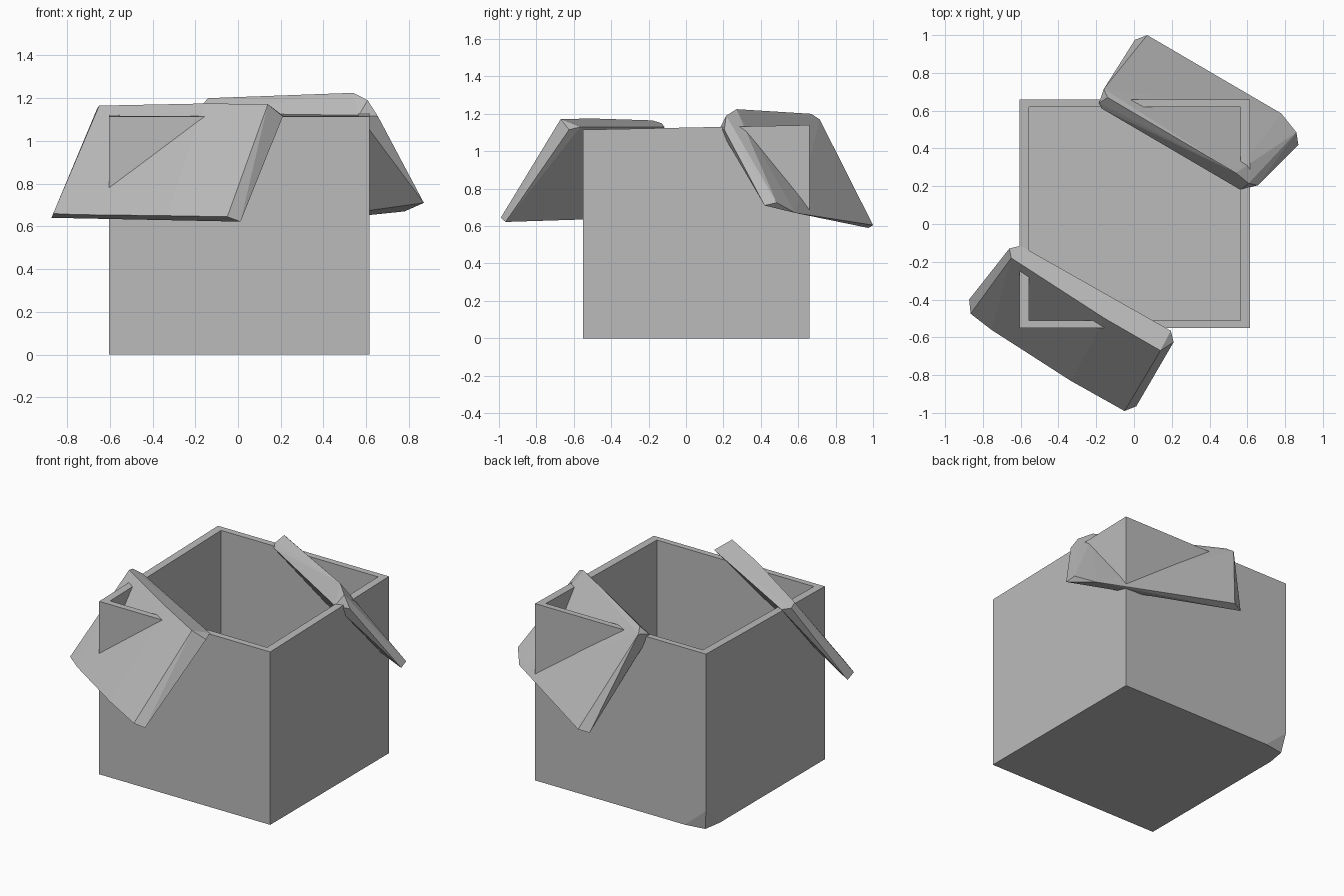
import bpy, bmesh

if "Cube" in bpy.data.objects:
    bpy.data.objects.remove(bpy.data.objects["Cube"])

grey = bpy.data.materials.new("cardboard grey")
grey.diffuse_color = (0.5, 0.5, 0.5, 1)
grey.use_nodes = True
grey.node_tree.nodes["Principled BSDF"].inputs["Base Color"].default_value = grey.diffuse_color


def finish(name, bm):
    bmesh.ops.recalc_face_normals(bm, faces=bm.faces)
    me = bpy.data.meshes.new(name)
    bm.to_mesh(me)
    bm.free()
    me.materials.append(grey)
    ob = bpy.data.objects.new(name, me)
    bpy.context.collection.objects.link(ob)
    return ob


def hull(name, points):
    """Solid slab wrapped around its corner points."""
    bm = bmesh.new()
    for p in points:
        bm.verts.new(p)
    res = bmesh.ops.convex_hull(bm, input=bm.verts)
    loose = [v for v in bm.verts if not v.link_faces]
    bmesh.ops.delete(bm, geom=loose, context='VERTS')
    bmesh.ops.dissolve_limit(bm, angle_limit=0.03, verts=bm.verts, edges=bm.edges)
    return finish(name, bm)


# open box: outer shell, sloping rim, inner walls and floor
X0, X1, Y0, Y1 = -0.605, 0.615, -0.55, 0.66
TX, TY = 0.05, 0.04
FLOOR = 0.05


def rim(y):
    return 1.115 + 0.025 * (y - Y0) / (Y1 - Y0)


def ring(bm, x0, x1, y0, y1, z):
    return [bm.verts.new((x, y, z(y) if callable(z) else z))
            for x, y in ((x0, y0), (x1, y0), (x1, y1), (x0, y1))]


bm = bmesh.new()
base = ring(bm, X0, X1, Y0, Y1, 0.0)
top = ring(bm, X0, X1, Y0, Y1, rim)
inside = (X0 + TX, X1 - TX, Y0 + TY, Y1 - TY)
lip = ring(bm, *inside, rim)
floor = ring(bm, *inside, FLOOR)

# dented lower back left corner
base[3].co = (X0 + 0.02, Y1 - 0.02, 0)
dent_back = bm.verts.new((X0 + 0.15, Y1, 0))
dent_left = bm.verts.new((X0, Y1 - 0.14, 0))
dent_top = bm.verts.new((X0, Y1, 0.13))
for face in (
    (base[0], base[1], top[1], top[0]),
    (base[1], base[2], top[2], top[1]),
    (base[2], dent_back, dent_top, top[3], top[2]),
    (dent_left, base[0], top[0], top[3], dent_top),
    (dent_back, base[3], dent_top),
    (base[3], dent_left, dent_top),
    (base[0], dent_left, base[3], dent_back, base[2], base[1]),
    floor,
):
    bm.faces.new(face)
for a, b in ((top, lip), (lip, floor)):
    for i in range(4):
        j = (i + 1) % 4
        bm.faces.new((a[i], a[j], b[j], b[i]))
finish("box", bm)

# front flap, folded over the front left corner
hull("front_flap", [
    (-0.65, -0.18, 1.165), (-0.155, -0.5, 1.175), (0.14, -0.67, 1.172),   # outer top
    (-0.865, -0.475, 0.66), (-0.755, -0.56, 0.655),
    (-0.335, -0.83, 0.65), (-0.05, -0.99, 0.645),                         # outer bottom
    (-0.66, -0.13, 1.15), (-0.6, -0.115, 1.13),
    (0.195, -0.565, 1.13), (0.21, -0.625, 1.115),                         # inner top
    (-0.873, -0.4, 0.64), (0.012, -0.965, 0.622),                         # inner bottom
])

# back flap, folded over the back right corner
hull("back_flap", [
    (-0.14, 0.67, 1.2), (-0.16, 0.715, 1.17), (0.54, 0.27, 1.225), (0.607, 0.215, 1.19),
    (0.07, 1.0, 0.605), (0.78, 0.585, 0.67), (0.86, 0.485, 0.725),        # outer bottom
    (-0.185, 0.64, 1.15), (-0.172, 0.612, 1.13),
    (0.565, 0.18, 1.12), (0.655, 0.205, 1.115),                           # inner top
    (0.005, 0.975, 0.59), (0.87, 0.42, 0.71),                             # inner bottom
])
